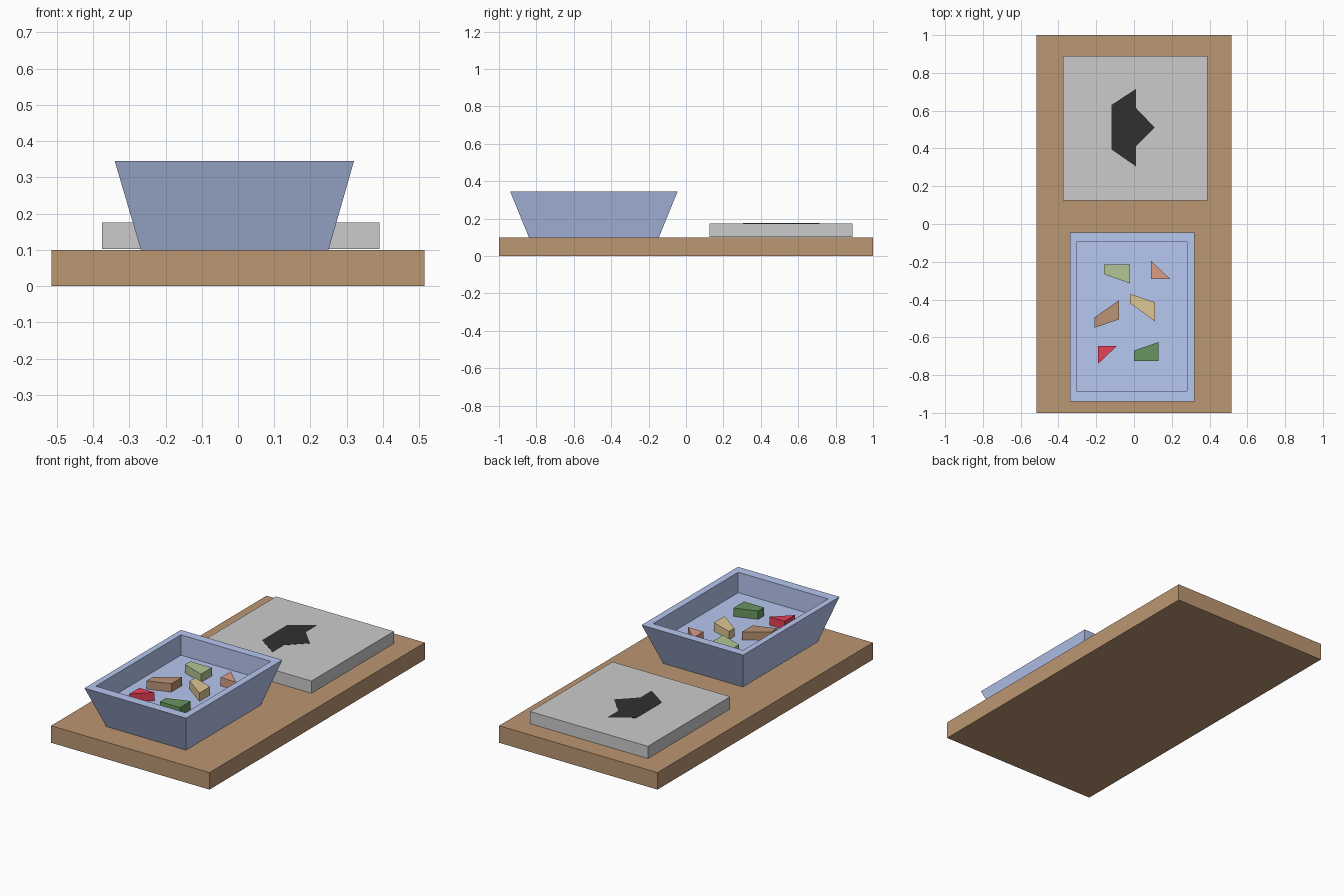
import bpy, bmesh

if "Cube" in bpy.data.objects:
    bpy.data.objects.remove(bpy.data.objects["Cube"])


def finish(name, bm, color=None):
    bmesh.ops.recalc_face_normals(bm, faces=bm.faces)
    mesh = bpy.data.meshes.new(name)
    bm.to_mesh(mesh)
    bm.free()
    obj = bpy.data.objects.new(name, mesh)
    bpy.context.collection.objects.link(obj)
    if color:
        mat = bpy.data.materials.new(name + "_color")
        mat.diffuse_color = (*color, 1)
        mat.use_nodes = True
        mat.node_tree.nodes["Principled BSDF"].inputs["Base Color"].default_value = mat.diffuse_color
        mesh.materials.append(mat)
    return obj


def rect(x0, x1, y0, y1):
    return [(x0, y0), (x1, y0), (x1, y1), (x0, y1)]


def loft(name, rings, color=None):
    """Join (outline, z) rings into a solid capped at the first and last ring."""
    bm = bmesh.new()
    loops = [[bm.verts.new((x, y, z)) for x, y in pts] for pts, z in rings]
    n = len(loops[0])
    for a, b in zip(loops, loops[1:]):
        for i in range(n):
            j = (i + 1) % n
            bm.faces.new((a[i], a[j], b[j], b[i]))
    bm.faces.new(loops[0][::-1])
    bm.faces.new(loops[-1])
    return finish(name, bm, color)


def prism(name, pts, z0, z1, color=None):
    return loft(name, [(pts, z0), (pts, z1)], color)


# Wooden board
prism("board", rect(-0.515, 0.515, -1, 1), 0, 0.1, (0.5, 0.31, 0.17))

# Grey plate with the black silhouette on it
prism("plate", rect(-0.375, 0.39, 0.125, 0.89), 0.103, 0.175, (0.69, 0.69, 0.69))
prism("silhouette", [(-0.12, 0.395), (0.01, 0.305), (0.01, 0.41), (0.11, 0.51),
                     (0.01, 0.615), (0.01, 0.715), (-0.12, 0.63)],
      0.165, 0.176, (0.03, 0.03, 0.03))

# Tapered tray with a straight-walled recess
inner = rect(-0.305, 0.28, -0.885, -0.095)
loft("tray", [(rect(-0.268, 0.25, -0.84, -0.145), 0.1),
              (rect(-0.34, 0.32, -0.94, -0.045), 0.345),
              (inner, 0.345), (inner, 0.225)], (0.47, 0.57, 0.87))

# Loose puzzle pieces in the tray
pieces = {
    "light_green_piece": ([(-.16, -.215), (-.02, -.215), (-.02, -.315), (-.16, -.265)],
                          (0.44, 0.56, 0.3)),
    "orange_piece": ([(.09, -.195), (.19, -.29), (.09, -.29)], (0.7, 0.34, 0.24)),
    "yellow_piece": ([(-.02, -.37), (.11, -.415), (.11, -.515), (-.02, -.42)],
                     (0.73, 0.57, 0.3)),
    "brown_piece": ([(-.21, -.495), (-.08, -.405), (-.08, -.505), (-.21, -.55)],
                    (0.49, 0.29, 0.18)),
    "red_piece": ([(-.19, -.645), (-.09, -.645), (-.19, -.74)], (0.8, 0.05, 0.1)),
    "dark_green_piece": ([(0, -.67), (.13, -.625), (.13, -.725), (0, -.725)],
                         (0.14, 0.3, 0.12)),
}
for name, (pts, color) in pieces.items():
    prism(name, pts, 0.22, 0.274, color)
